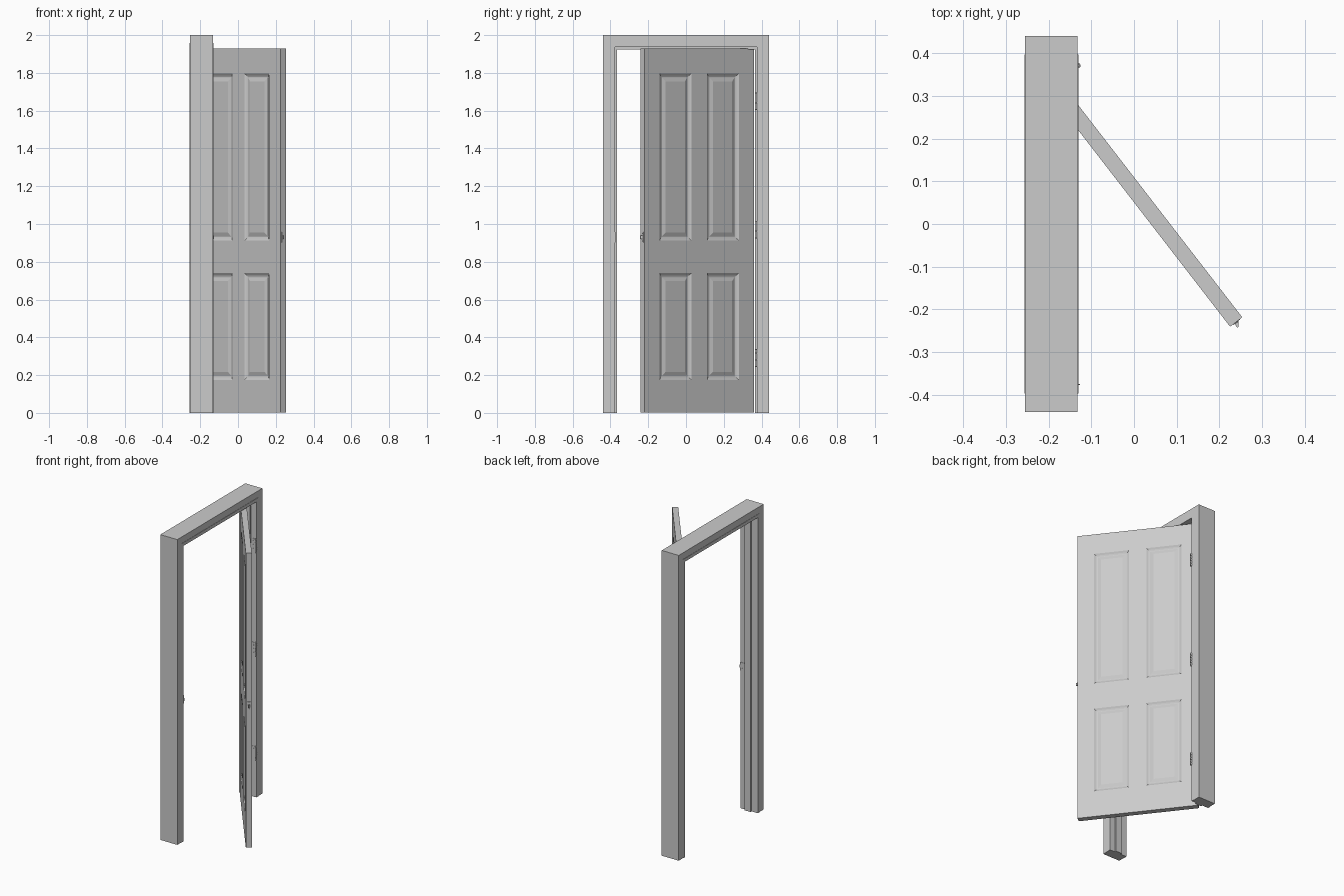
import bpy, bmesh, math
from mathutils import Matrix, Vector

if "Cube" in bpy.data.objects:
    bpy.data.objects.remove(bpy.data.objects["Cube"])


def finish(name, bm, matrix=None):
    bmesh.ops.recalc_face_normals(bm, faces=bm.faces)
    me = bpy.data.meshes.new(name)
    bm.to_mesh(me)
    bm.free()
    ob = bpy.data.objects.new(name, me)
    bpy.context.collection.objects.link(ob)
    if matrix is not None:
        ob.matrix_world = matrix
    return ob


def box(bm, lo, hi):
    lo, hi = Vector(lo), Vector(hi)
    m = Matrix.Translation((lo + hi) / 2) @ Matrix.Diagonal((*(hi - lo), 1))
    bmesh.ops.create_cube(bm, size=1, matrix=m)


def cyl(bm, centre, r, depth, rot=None, seg=16):
    m = Matrix.Translation(centre) @ (rot or Matrix())
    bmesh.ops.create_cone(bm, cap_ends=True, segments=seg, radius1=r,
                          radius2=r, depth=depth, matrix=m)


# Door frame: stepped section swept round the opening with mitred corners
HALF, TOP = 0.44, 2.0
section = [(0, -.132), (.043, -.132), (.043, -.130), (.064, -.130),
           (.064, -.168), (.075, -.168), (.075, -.212), (.064, -.212),
           (.064, -.257), (.043, -.257), (.043, -.255), (0, -.255)]
bm = bmesh.new()
rings = []
for side, high in ((-1, 0), (-1, 1), (1, 1), (1, 0)):
    rings.append([bm.verts.new((x, side * (HALF - u), (TOP - u) if high else 0))
                  for u, x in section])
for a, b in zip(rings, rings[1:]):
    for i in range(len(section)):
        j = (i + 1) % len(section)
        bm.faces.new((a[i], a[j], b[j], b[i]))
bm.faces.new(rings[0])
bm.faces.new(rings[-1])
finish("door_frame", bm)

# Door leaf: local x runs from hinge edge to free edge, y is thickness
W, T = 0.73, 0.036
door_matrix = Matrix.Translation((-.207, .348, 0)) @ Matrix.Rotation(math.radians(-52.3), 4, 'Z')
xs = [0, .10, .313, .417, .63, W]
zs = [.003, .175, .74, .912, 1.797, 1.93]
bm = bmesh.new()
grid = [[bm.verts.new((x, -T / 2, z)) for z in zs] for x in xs]
for i in range(5):
    for j in range(5):
        bm.faces.new((grid[i][j], grid[i + 1][j], grid[i + 1][j + 1], grid[i][j + 1]))
ext = bmesh.ops.extrude_face_region(bm, geom=bm.faces[:], use_keep_orig=True)
bmesh.ops.translate(bm, vec=(0, T, 0),
                    verts=[g for g in ext["geom"] if isinstance(g, bmesh.types.BMVert)])
bmesh.ops.recalc_face_normals(bm, faces=bm.faces)


def is_panel(f):
    c = f.calc_center_median()
    return (abs(f.normal.y) > .9
            and any(xs[i] < c.x < xs[i + 1] for i in (1, 3))
            and any(zs[j] < c.z < zs[j + 1] for j in (1, 3)))


# Moulded raised panels on both faces
panels = [f for f in bm.faces if is_panel(f)]
for thick, depth in ((.010, -.006), (.008, -.003), (.004, 0), (.020, .006)):
    bmesh.ops.inset_individual(bm, faces=panels, thickness=thick, depth=depth,
                               use_even_offset=True)
finish("panel_door", bm, door_matrix)

# Hinges: pin knuckles and frame leaf, plus a leaf on the door edge
PIN = Vector((-.131, .371))
along_y = Matrix.Rotation(math.pi / 2, 4, 'X')
along_x = Matrix.Rotation(math.pi / 2, 4, 'Y')
for name, z in (("lower", .29), ("middle", .97), ("upper", 1.65)):
    bm = bmesh.new()
    for k in range(5):
        cyl(bm, (PIN.x, PIN.y, z + (k - 2) * .017), .006, .016)
    for s in (-1, 1):
        cyl(bm, (PIN.x, PIN.y, z + s * .044), .004, .006)
    box(bm, (-.163, .3745, z - .042), (-.131, .377, z + .042))
    for k in (-1, 0, 1):
        cyl(bm, (-.150, .374, z + k * .026), .004, .002, along_y, 12)
    ob = finish(name + "_hinge", bm)
    bpy.ops.object.select_all(action='DESELECT')
    ob.select_set(True)
    bpy.context.view_layer.objects.active = ob
    bpy.ops.object.shade_smooth_by_angle()

    bm = bmesh.new()
    box(bm, (-.002, -.014, z - .042), (.001, T / 2, z + .042))
    for k in (-1, 0, 1):
        cyl(bm, (-.002, .002, z + k * .026), .004, .002, along_x, 12)
    finish(name + "_hinge_door_leaf", bm, door_matrix)

# Latch: face plate, screws and bevelled bolt on the free edge
bm = bmesh.new()
box(bm, (W - .002, -.010, .903), (W + .001, .010, .957))
for s in (-1, 1):
    cyl(bm, (W + .001, 0, .93 + s * .020), .003, .002, along_x, 12)
outline = [(W, -.006), (W + .012, -.006), (W + .012, -.003), (W + .001, .006), (W, .006)]
lo = [bm.verts.new((x, y, .921)) for x, y in outline]
hi = [bm.verts.new((x, y, .939)) for x, y in outline]
bm.faces.new(lo)
bm.faces.new(hi)
for i in range(5):
    j = (i + 1) % 5
    bm.faces.new((lo[i], lo[j], hi[j], hi[i]))
finish("latch", bm, door_matrix)

# Strike plate: ring of strips round the bolt hole, with a lip and screws
bm = bmesh.new()
y0, y1 = -.377, -.3745
box(bm, (-.163, y0, .903), (-.131, y1, .920))
box(bm, (-.163, y0, .940), (-.131, y1, .957))
box(bm, (-.163, y0, .920), (-.156, y1, .940))
box(bm, (-.143, y0, .920), (-.126, y1, .940))
for s in (-1, 1):
    cyl(bm, (-.149, y1, .93 + s * .019), .003, .002, along_y, 12)
finish("strike_plate", bm)
